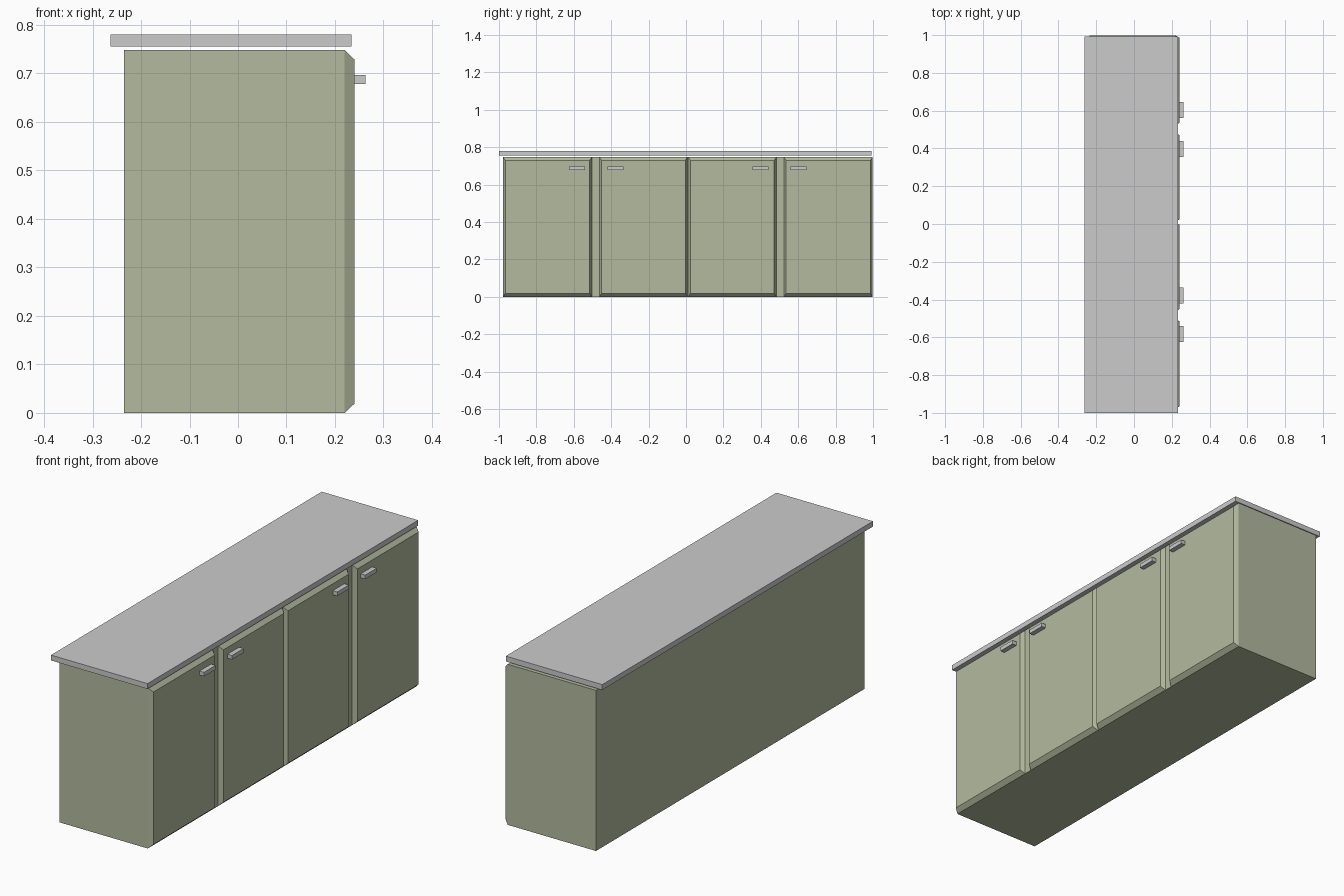
import bpy, bmesh

if "Cube" in bpy.data.objects:
    bpy.data.objects.remove(bpy.data.objects["Cube"])


def material(name, rgb):
    m = bpy.data.materials.new(name)
    m.diffuse_color = (*rgb, 1)
    m.use_nodes = True
    m.node_tree.nodes["Principled BSDF"].inputs["Base Color"].default_value = m.diffuse_color
    return m


GREEN = material("sage green", (0.45, 0.49, 0.345))
GREY = material("light grey", (0.60, 0.60, 0.60))


def box(name, x, y, z, mat, inset_y=0.0, inset_z=0.0):
    """Box between limits; the +x face may be inset to form bevelled edges."""
    verts = []
    for xi, iy, iz in ((x[0], 0, 0), (x[1], inset_y, inset_z)):
        verts += [(xi, y[0] + iy, z[0] + iz), (xi, y[1] - iy, z[0] + iz),
                  (xi, y[1] - iy, z[1] - iz), (xi, y[0] + iy, z[1] - iz)]
    bm = bmesh.new()
    v = [bm.verts.new(c) for c in verts]
    bm.faces.new(v[:4])
    bm.faces.new(v[4:])
    for i in range(4):
        j = (i + 1) % 4
        bm.faces.new((v[i], v[j], v[j + 4], v[i + 4]))
    bmesh.ops.recalc_face_normals(bm, faces=bm.faces)
    mesh = bpy.data.meshes.new(name)
    bm.to_mesh(mesh)
    bm.free()
    mesh.materials.append(mat)
    ob = bpy.data.objects.new(name, mesh)
    bpy.context.collection.objects.link(ob)
    return ob


MID = 0.01      # centre of the cabinet run
HALF = 0.988    # half length of the cabinet run
FRONT = 0.22    # carcass front plane
TOP = 0.748

# Carcass and worktop
box("cabinet_body", (-0.235, FRONT), (MID - HALF, MID + HALF), (0, TOP), GREEN)
box("worktop", (-0.263, 0.234), (-1.0, 0.992), (0.755, 0.78), GREY)

# Doors and handles, mirrored about the middle of the run
doors = {"inner": (0.002, 0.473), "outer": (0.513, HALF)}
handles = {"inner": (0.345, 0.43), "outer": (0.55, 0.635)}
for side, s in (("left", -1), ("right", 1)):
    for key in doors:
        a, b = sorted(MID + s * t for t in doors[key])
        box(f"{side}_{key}_door", (FRONT, 0.24), (a, b), (0, TOP), GREEN,
            0.012, 0.019)
        a, b = sorted(MID + s * t for t in handles[key])
        box(f"{side}_{key}_handle", (0.24, 0.263), (a, b), (0.678, 0.697), GREY)
